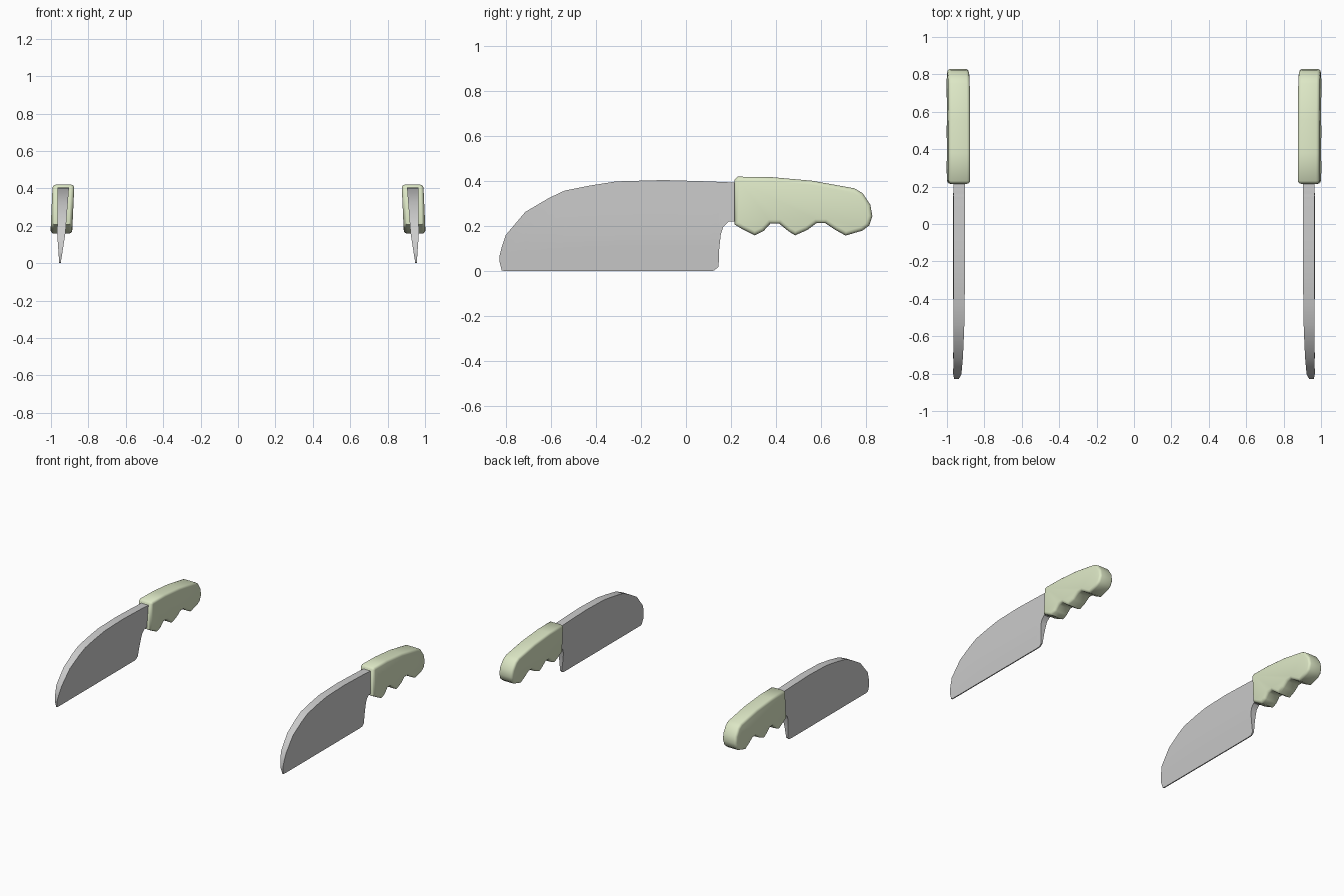
import bpy, bmesh, math

if "Cube" in bpy.data.objects:
    bpy.data.objects.remove(bpy.data.objects["Cube"])

TILT = 0.045          # sideways lean of each knife per unit of height


def centre(z):
    return -0.952 + TILT * z


def finish(bm, name, colour=None, angle=40):
    bmesh.ops.recalc_face_normals(bm, faces=bm.faces[:])
    me = bpy.data.meshes.new(name)
    bm.to_mesh(me)
    bm.free()
    ob = bpy.data.objects.new(name, me)
    bpy.context.collection.objects.link(ob)
    if colour:
        mat = bpy.data.materials.new(name + "_colour")
        mat.diffuse_color = colour
        mat.use_nodes = True
        mat.node_tree.nodes["Principled BSDF"].inputs["Base Color"].default_value = mat.diffuse_color
        me.materials.append(mat)
    bpy.ops.object.select_all(action='DESELECT')
    ob.select_set(True)
    bpy.context.view_layer.objects.active = ob
    bpy.ops.object.shade_smooth_by_angle(angle=math.radians(angle))
    # second knife is the mirror image
    mod = ob.modifiers.new("Pair", 'MIRROR')
    mod.use_mirror_merge = False
    return ob


# Blade: columns along y (y, bottom z, top z), thickness grows with height
columns = [(-0.83, 0.045, 0.065), (-0.82, 0.003, 0.105), (-0.802, 0, 0.16),
           (-0.715, 0, 0.263), (-0.61, 0, 0.325), (-0.54, 0, 0.358),
           (-0.43, 0, 0.38), (-0.31, 0, 0.399), (-0.1, 0, 0.405),
           (0.1, 0, 0.399), (0.125, 0.002, 0.398), (0.145, 0.02, 0.397),
           (0.148, 0.1, 0.397), (0.155, 0.165, 0.396), (0.165, 0.195, 0.396),
           (0.19, 0.22, 0.395), (0.24, 0.222, 0.392)]


def half_thickness(z):
    if z < 0.16:
        return 0.004 + 0.018 * (z / 0.16)
    return 0.022 + 0.008 * (z - 0.16) / 0.24


bm = bmesh.new()
rings = []
for y, lo, hi in columns:
    levels = [lo + (hi - lo) * f for f in (0, 0.12, 0.25, 0.4, 0.7, 1)]
    ring = [bm.verts.new((centre(z) - half_thickness(z), y, z)) for z in levels]
    ring += [bm.verts.new((centre(z) + half_thickness(z), y, z)) for z in reversed(levels)]
    rings.append(ring)
for a, b in zip(rings, rings[1:]):
    n = len(a)
    for i in range(n):
        j = (i + 1) % n
        bm.faces.new((a[i], a[j], b[j], b[i]))
bm.faces.new(rings[0])
bm.faces.new(rings[-1])
finish(bm, "blade")

# Handle: side profile with finger grooves, extruded and rounded
profile = [(0.215, 0.405), (0.23, 0.42), (0.38, 0.418), (0.56, 0.402),
           (0.75, 0.368), (0.785, 0.347), (0.82, 0.295), (0.829, 0.245),
           (0.815, 0.203), (0.785, 0.18), (0.71, 0.158), (0.665, 0.183),
           (0.62, 0.213), (0.58, 0.213), (0.54, 0.183), (0.485, 0.159),
           (0.455, 0.178), (0.415, 0.211), (0.375, 0.211), (0.345, 0.178),
           (0.305, 0.159), (0.25, 0.187), (0.215, 0.208)]
bm = bmesh.new()
sides = []
for half in (-0.058, 0.058):
    sides.append(bm.faces.new([bm.verts.new((centre(z) + half, y, z)) for y, z in profile]))
n = len(profile)
for i in range(n):
    j = (i + 1) % n
    a, b = sides[0].verts, sides[1].verts
    bm.faces.new((a[i], a[j], b[j], b[i]))
bmesh.ops.recalc_face_normals(bm, faces=bm.faces[:])
rims = [e for s in sides for e in s.edges]
bmesh.ops.bevel(bm, geom=rims, offset=0.018, segments=3, profile=0.5,
                affect='EDGES', clamp_overlap=True)
finish(bm, "handle", (0.72, 0.8, 0.56, 1), 50)
